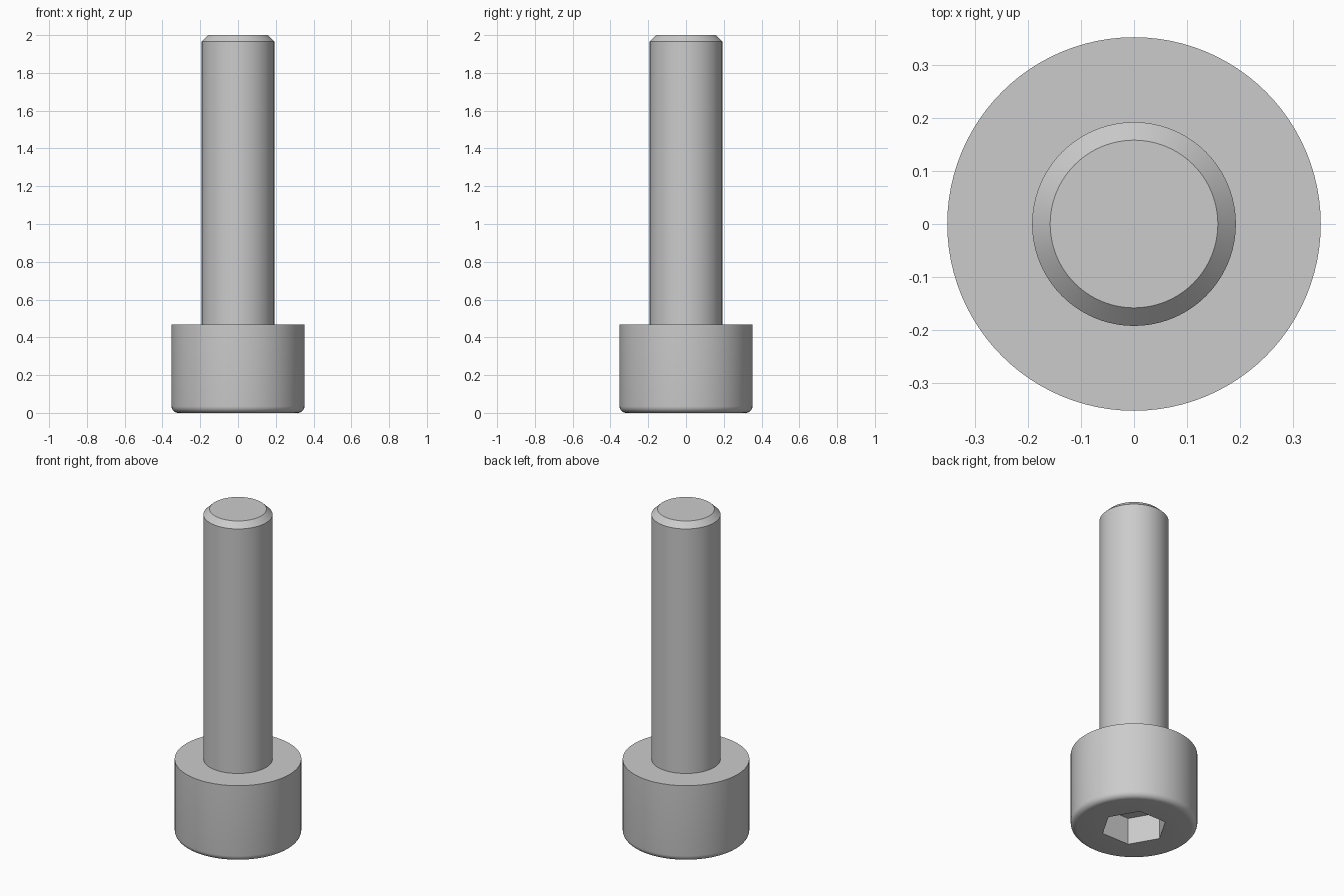
import bpy
import bmesh
import math
from mathutils import Matrix

cube = bpy.data.objects.get("Cube")
if cube:
    bpy.data.objects.remove(cube, do_unlink=True)

SEGMENTS = 96
HEAD_R, HEAD_H, FILLET = 0.352, 0.467, 0.035
SHAFT_R, TIP_R, CHAMFER_Z = 0.192, 0.158, 1.967
SOCKET_R, SOCKET_DEPTH = 0.185, 0.165

steel = bpy.data.materials.new("grey steel")
steel.use_nodes = True
grey = (0.6, 0.6, 0.6, 1)
steel.diffuse_color = grey
steel.node_tree.nodes["Principled BSDF"].inputs["Base Color"].default_value = grey


def finish(name, bm):
    bmesh.ops.recalc_face_normals(bm, faces=bm.faces[:])
    mesh = bpy.data.meshes.new(name)
    bm.to_mesh(mesh)
    bm.free()
    mesh.materials.append(steel)
    obj = bpy.data.objects.new(name, mesh)
    bpy.context.collection.objects.link(obj)
    return obj


def turned(name, profile):
    """Stack rings from (radius, height) points and cap both ends."""
    bm = bmesh.new()
    rings = []
    for r, z in profile:
        ring = bmesh.ops.create_circle(bm, segments=SEGMENTS, radius=r,
                                       matrix=Matrix.Translation((0, 0, z)))
        rings.append(ring["verts"])
    for low, high in zip(rings, rings[1:]):
        for i in range(SEGMENTS):
            j = (i + 1) % SEGMENTS
            bm.faces.new((low[i], low[j], high[j], high[i]))
    bm.faces.new(rings[0])
    bm.faces.new(rings[-1])
    return finish(name, bm)


def smooth(obj):
    bpy.ops.object.select_all(action="DESELECT")
    obj.select_set(True)
    bpy.context.view_layer.objects.active = obj
    bpy.ops.object.shade_smooth_by_angle(angle=math.radians(30))


# Head with a rounded lower edge
arc = [math.radians(15 * i) for i in range(7)]
profile = [(HEAD_R - FILLET * (1 - math.sin(a)), FILLET * (1 - math.cos(a))) for a in arc]
head = turned("head", profile + [(HEAD_R, HEAD_H)])

# Hexagonal drive socket cut into the underside
bm = bmesh.new()
bmesh.ops.create_cone(bm, cap_ends=True, segments=6, radius1=SOCKET_R,
                      radius2=SOCKET_R, depth=2 * SOCKET_DEPTH,
                      matrix=Matrix.Rotation(math.radians(30), 4, "Z"))
# Put two corners on the x axis whatever the primitive's start angle
corner = max(bm.verts, key=lambda v: v.co.x).co
bmesh.ops.rotate(bm, verts=bm.verts[:],
                 matrix=Matrix.Rotation(-math.atan2(corner.y, corner.x), 3, "Z"))
cutter = finish("socket_cutter", bm)
cutter.hide_render = True
cut = head.modifiers.new("socket", "BOOLEAN")
cut.operation = "DIFFERENCE"
cut.solver = "EXACT"
cut.object = cutter
bpy.context.view_layer.objects.active = head
bpy.ops.object.modifier_apply(modifier=cut.name)
bpy.data.objects.remove(cutter, do_unlink=True)
smooth(head)

# Plain shaft with a chamfered tip
shaft = turned("shaft", [(SHAFT_R, HEAD_H - 0.01), (SHAFT_R, CHAMFER_Z), (TIP_R, 2)])
smooth(shaft)
